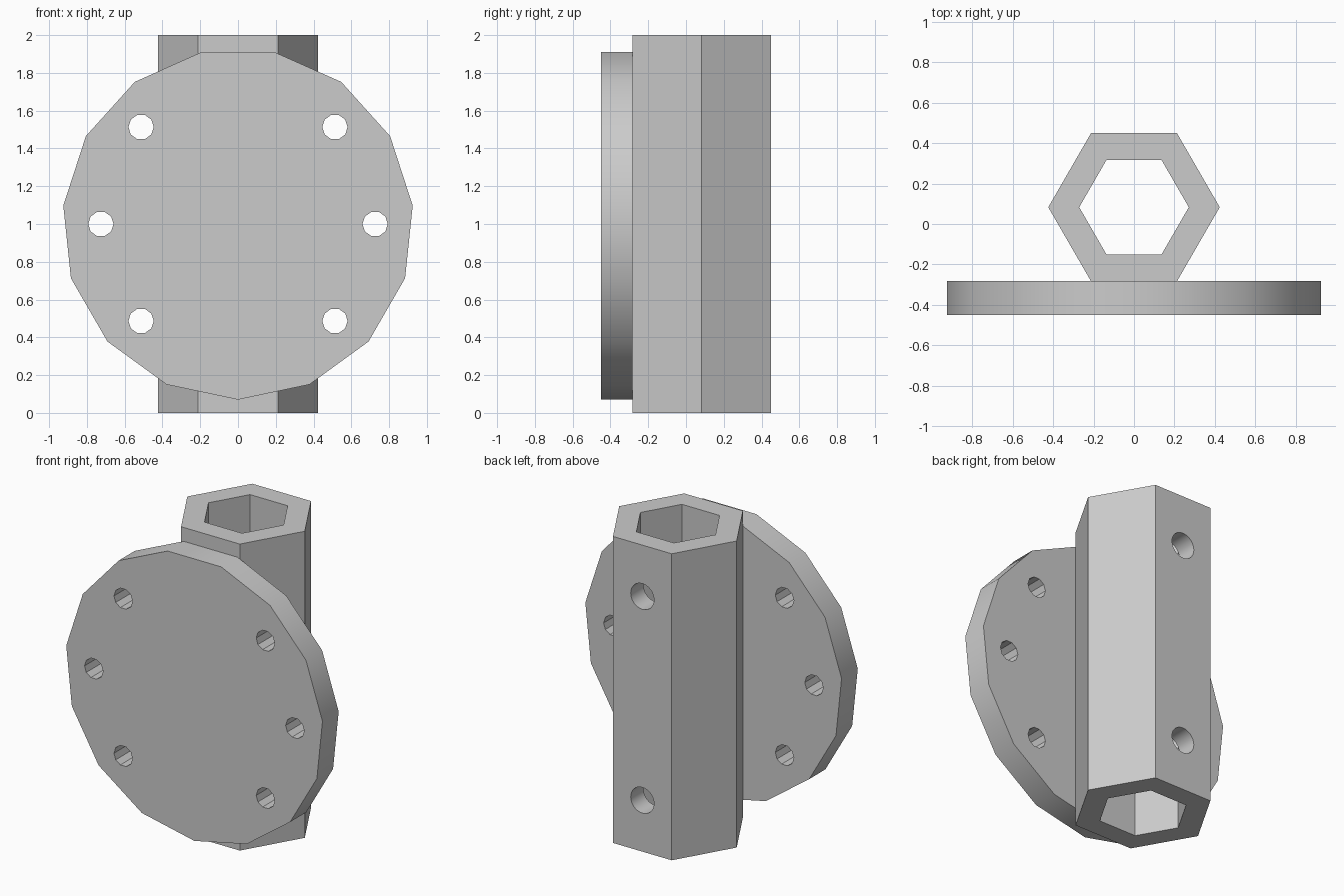
import bpy
from math import radians, sin, cos, pi

if "Cube" in bpy.data.objects:
    bpy.data.objects.remove(bpy.data.objects["Cube"], do_unlink=True)

grey = bpy.data.materials.new("light grey")
grey.use_nodes = True
GREY = (0.6, 0.6, 0.6, 1)
grey.diffuse_color = GREY
grey.node_tree.nodes["Principled BSDF"].inputs["Base Color"].default_value = GREY


def prism(name, sides, radius, y0, y1, centre=(0, 0), turn=0):
    """Prism along y, centred on (x, z), with its first corner turned from +x."""
    x, z = centre
    ring = [(x + radius * cos(turn + 2 * pi * i / sides),
             z + radius * sin(turn + 2 * pi * i / sides)) for i in range(sides)]
    return loft(name, [(a, y0, b) for a, b in ring], [(a, y1, b) for a, b in ring])


def upright(name, radius, z0, z1, y):
    """Upright hexagonal prism with corners on the x axis."""
    ring = [(radius * cos(i * pi / 3), y + radius * sin(i * pi / 3)) for i in range(6)]
    return loft(name, [(a, b, z1) for a, b in ring], [(a, b, z0) for a, b in ring])


def loft(name, first, last):
    n = len(first)
    faces = [tuple(reversed(range(n, 2 * n))), tuple(range(n))]
    faces += [(i, i + n, (i + 1) % n + n, (i + 1) % n) for i in range(n)]
    mesh = bpy.data.meshes.new(name)
    mesh.from_pydata(first + last, [], faces)
    mesh.materials.append(grey)
    obj = bpy.data.objects.new(name, mesh)
    bpy.context.collection.objects.link(obj)
    return obj


def cut(obj, cutters):
    """Subtract the cutters, keep the result as plain mesh, then shade it."""
    for c in cutters:
        c.hide_render = True
        mod = obj.modifiers.new("cut", "BOOLEAN")
        mod.operation = "DIFFERENCE"
        mod.solver = "EXACT"
        mod.object = c
    graph = bpy.context.evaluated_depsgraph_get()
    mesh = bpy.data.meshes.new_from_object(obj.evaluated_get(graph))
    obj.modifiers.clear()
    obj.data = mesh
    for c in cutters:
        bpy.data.objects.remove(c, do_unlink=True)
    bpy.ops.object.select_all(action="DESELECT")
    obj.select_set(True)
    bpy.context.view_layer.objects.active = obj
    bpy.ops.object.shade_smooth_by_angle(angle=radians(30))


# Fifteen-sided mounting plate with three bolt holes on each side
plate = prism("mounting_plate", 15, 0.93, -0.45, -0.283, (0, 1), -pi / 2)
bolt_holes = []
for base in (0, pi):
    for step in (-1, 0, 1):
        a = base + step * pi / 4
        bolt_holes.append(prism("bolt_hole", 10, 0.067, -0.6, -0.1,
                                (0.726 * cos(a), 1 + 0.726 * sin(a))))
cut(plate, bolt_holes)

# Hexagonal tube, bored through, with two round set-screw holes in the back wall
tube = upright("hexagonal_tube", 0.424, 0, 2, 0.083)
bore = upright("bore", 0.271, -0.2, 2.2, 0.083)
screw_holes = [prism("screw_hole", 32, 0.084, 0.1, 0.6, (0, z)) for z in (0.335, 1.665)]
cut(tube, [bore] + screw_holes)
